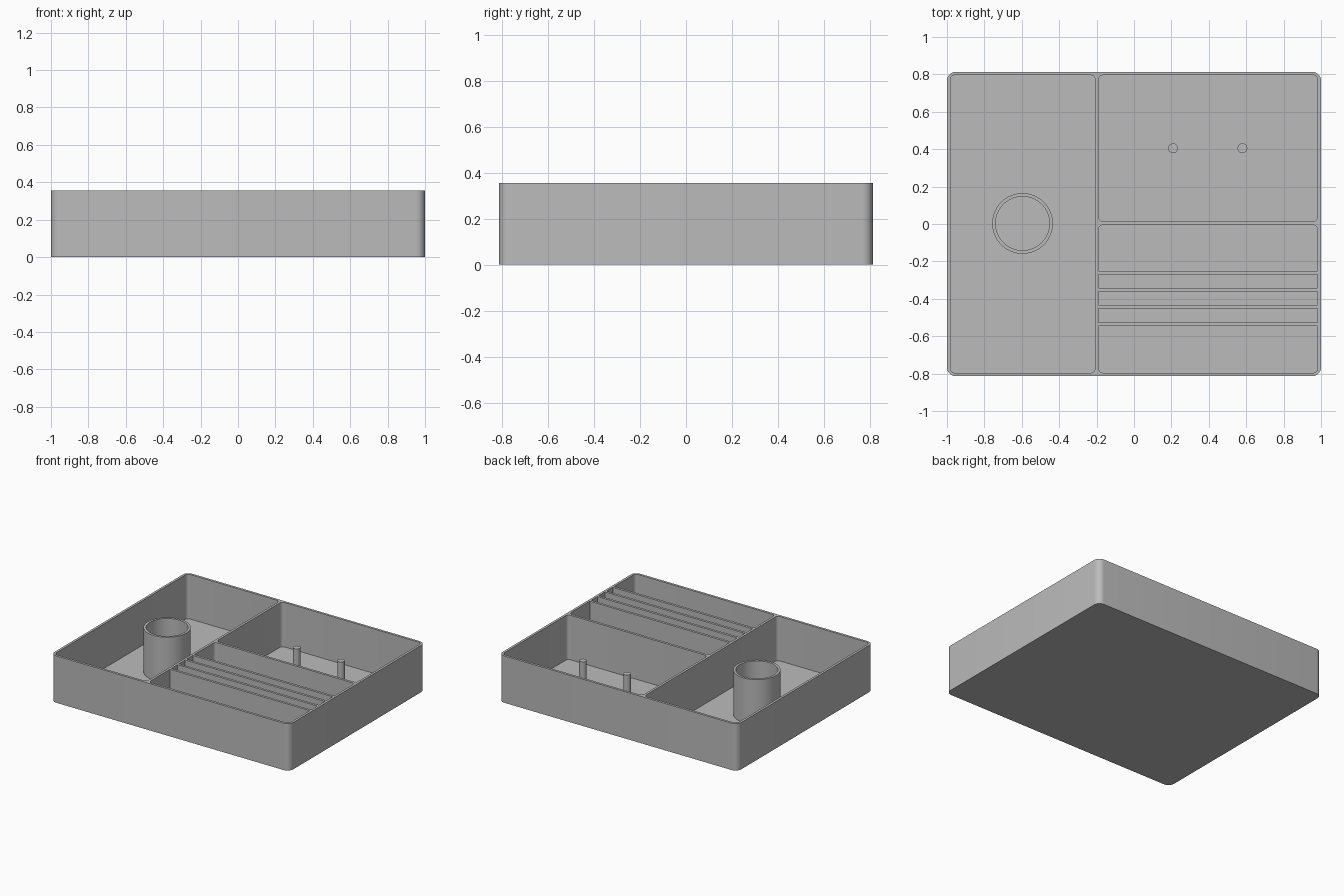
import bpy, bmesh, math

cube = bpy.data.objects.get("Cube")
if cube:
    bpy.data.objects.remove(cube, do_unlink=True)

HEIGHT, FLOOR = 0.355, 0.018
WALL = 0.018
HALF_X, HALF_Y = 1.0, 0.814
INNER_X, INNER_Y = HALF_X - WALL, HALF_Y - WALL
SPLIT_LEFT, SPLIT_RIGHT = -0.208, -0.19    # long partition faces
CROSS_FRONT, CROSS_BACK = -0.005, 0.013    # cross partition faces

grey = bpy.data.materials.new("plain grey")
grey.diffuse_color = (0.5, 0.5, 0.5, 1)
grey.use_nodes = True
grey.node_tree.nodes["Principled BSDF"].inputs["Base Color"].default_value = (0.5, 0.5, 0.5, 1)


def add_object(name, bm):
    bmesh.ops.recalc_face_normals(bm, faces=bm.faces)
    mesh = bpy.data.meshes.new(name)
    bm.to_mesh(mesh)
    bm.free()
    mesh.materials.append(grey)
    obj = bpy.data.objects.new(name, mesh)
    bpy.context.collection.objects.link(obj)
    return obj


def smooth(obj):
    bpy.ops.object.select_all(action="DESELECT")
    obj.select_set(True)
    bpy.context.view_layer.objects.active = obj
    bpy.ops.object.shade_smooth_by_angle(angle=math.radians(30))


def block(name, x0, x1, y0, y1, z0, z1, radius=0):
    """Box with optionally rounded upright edges."""
    bm = bmesh.new()
    bmesh.ops.create_cube(bm, size=1)
    for v in bm.verts:
        v.co.x = x1 if v.co.x > 0 else x0
        v.co.y = y1 if v.co.y > 0 else y0
        v.co.z = z1 if v.co.z > 0 else z0
    if radius:
        upright = [e for e in bm.edges if abs(e.verts[0].co.z - e.verts[1].co.z) > 0.01]
        bmesh.ops.bevel(bm, geom=upright, offset=radius, segments=8,
                        profile=0.5, affect="EDGES")
    return add_object(name, bm)


def lathe(name, x, y, profile, steps=64):
    """Spin a list of (radius, height) points about an upright axis."""
    bm = bmesh.new()
    verts = [bm.verts.new((r, 0, z)) for r, z in profile]
    edges = [bm.edges.new(pair) for pair in zip(verts, verts[1:])]
    bmesh.ops.spin(bm, geom=verts + edges, axis=(0, 0, 1), cent=(0, 0, 0),
                   angle=math.tau, steps=steps)
    bmesh.ops.remove_doubles(bm, verts=bm.verts, dist=0.0001)
    obj = add_object(name, bm)
    obj.location = (x, y, 0)
    smooth(obj)
    return obj


# Tray body with three rounded pockets
tray = block("tray", -HALF_X, HALF_X, -HALF_Y, HALF_Y, 0, HEIGHT, 0.048)
pockets = [
    (-INNER_X, SPLIT_LEFT, -INNER_Y, INNER_Y),
    (SPLIT_RIGHT, INNER_X, CROSS_BACK, INNER_Y),
    (SPLIT_RIGHT, INNER_X, -INNER_Y, CROSS_FRONT),
]
for bounds in pockets:
    cutter = block("pocket_cutter", *bounds, FLOOR, HEIGHT + 0.1, 0.026)
    cutter.hide_render = True
    mod = tray.modifiers.new("pocket", "BOOLEAN")
    mod.operation, mod.solver, mod.object = "DIFFERENCE", "EXACT", cutter
    bpy.context.view_layer.objects.active = tray
    bpy.ops.object.modifier_apply(modifier=mod.name)
    bpy.data.objects.remove(cutter, do_unlink=True)
smooth(tray)

# Thin dividers across the front pocket
for i in range(4):
    y = -0.26 - 0.0917 * i
    block(f"slot_divider_{i + 1}", SPLIT_RIGHT, INNER_X, y - WALL / 2, y + WALL / 2,
          FLOOR, HEIGHT)

# Open round cup in the long pocket
lathe("round_cup", -0.596, 0.003,
      [(0.144, FLOOR), (0.162, FLOOR), (0.162, HEIGHT), (0.144, HEIGHT), (0.144, FLOOR)])

# Pair of pegs in the back pocket
for side, x in (("right", 0.209), ("left", 0.58)):
    lathe(f"{side}_peg", x, 0.405,
          [(0, FLOOR), (0.026, FLOOR), (0.026, 0.265), (0, 0.265)], 32)
